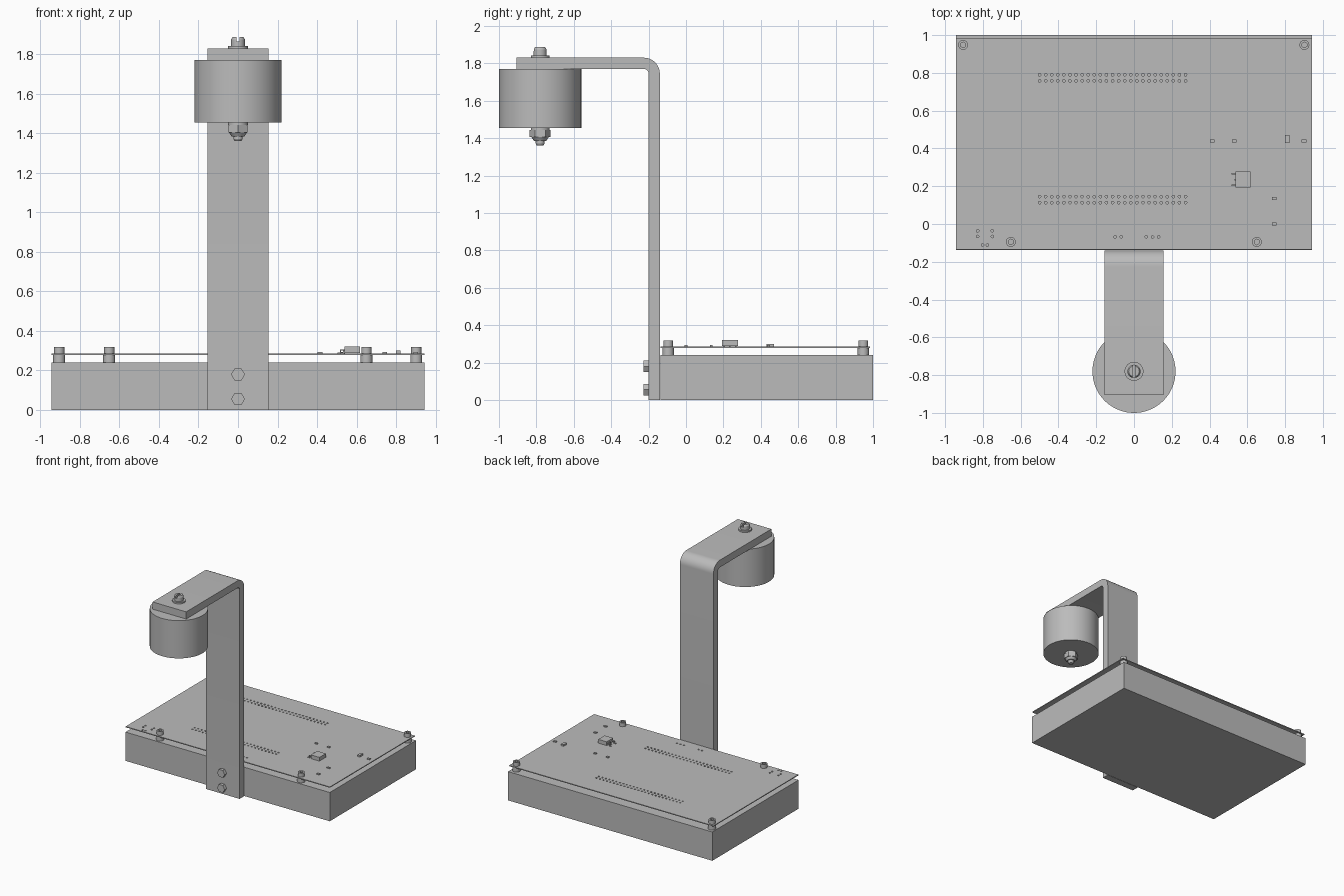
import bpy, bmesh, math
from mathutils import Matrix, Vector

cube = bpy.data.objects.get("Cube")
if cube:
    bpy.data.objects.remove(cube, do_unlink=True)

grey = bpy.data.materials.new("plain_grey")
grey.use_nodes = True
COLOUR = (0.5, 0.5, 0.5, 1)
grey.diffuse_color = COLOUR
grey.node_tree.nodes["Principled BSDF"].inputs["Base Color"].default_value = COLOUR


def finish(name, bm, smooth=False):
    bmesh.ops.recalc_face_normals(bm, faces=bm.faces)
    mesh = bpy.data.meshes.new(name)
    bm.to_mesh(mesh)
    bm.free()
    mesh.materials.append(grey)
    ob = bpy.data.objects.new(name, mesh)
    bpy.context.collection.objects.link(ob)
    if smooth:
        bpy.ops.object.select_all(action='DESELECT')
        ob.select_set(True)
        bpy.context.view_layer.objects.active = ob
        bpy.ops.object.shade_smooth_by_angle(angle=math.radians(30))
    return ob


def add_box(bm, x, y, z):
    size = Matrix.Diagonal((x[1] - x[0], y[1] - y[0], z[1] - z[0], 1))
    middle = Vector((sum(x) / 2, sum(y) / 2, sum(z) / 2))
    bmesh.ops.create_cube(bm, size=1, matrix=Matrix.Translation(middle) @ size)


def box(name, x, y, z):
    bm = bmesh.new()
    add_box(bm, x, y, z)
    return finish(name, bm)


def add_rod(bm, x, y, z0, z1, r0, r1=None, sides=32, turn=0):
    m = Matrix.Translation((x, y, (z0 + z1) / 2)) @ Matrix.Rotation(turn, 4, 'Z')
    bmesh.ops.create_cone(bm, cap_ends=True, segments=sides, radius1=r0,
                          radius2=r0 if r1 is None else r1, depth=z1 - z0, matrix=m)


def rod(name, *args, **kw):
    bm = bmesh.new()
    add_rod(bm, *args, **kw)
    return finish(name, bm, kw.get("sides", 32) > 8)


def cut(ob, cutter):
    mod = ob.modifiers.new("cut", 'BOOLEAN')
    mod.operation = 'DIFFERENCE'
    mod.solver = 'EXACT'
    mod.object = cutter
    graph = bpy.context.evaluated_depsgraph_get()
    result = bpy.data.meshes.new_from_object(ob.evaluated_get(graph))
    ob.modifiers.clear()
    ob.data = result
    bpy.data.objects.remove(cutter, do_unlink=True)


# Base block
box("base", (-0.943, 0.943), (-0.137, 1.0), (0, 0.24))

# Circuit board with two double rows of pin holes and a few loose ones
board = box("circuit_board", (-0.943, 0.943), (-0.135, 0.985), (0.279, 0.286))
holes = [(-0.5 + i * 0.0322, y) for y in (0.79, 0.758, 0.145, 0.113) for i in range(25)]
holes += [(x, -0.068) for x in (-0.1, -0.068, 0.065, 0.098, 0.13)]
holes += [(x, y) for x in (-0.828, -0.75) for y in (-0.036, -0.066)]
holes += [(-0.802, -0.112), (-0.776, -0.112)]
bm = bmesh.new()
for x, y in holes:
    add_rod(bm, x, y, 0.26, 0.3, 0.007, sides=10)
cut(board, finish("hole_cutter", bm))

# Standoffs and socket screws holding the board
for i, (x, y) in enumerate([(-0.905, 0.948), (0.902, 0.948), (-0.652, -0.095), (0.65, -0.095)]):
    rod(f"standoff_{i}", x, y, 0.24, 0.279, 0.03)
    head = rod(f"board_screw_{i}", x, y, 0.286, 0.318, 0.026)
    cut(head, rod("socket_cutter", x, y, 0.3, 0.34, 0.015, sides=6))

# Bent flat arm: sweep a side profile with rounded corner across the width
OUTER, INNER = 0.085, 0.025
cy, cz = -0.14 - OUTER, 1.83 - OUTER
angles = [math.radians(90 * i / 12) for i in range(13)]
arc = lambda r: [(cy + r * math.cos(a), cz + r * math.sin(a)) for a in angles]
profile = [(-0.14, 0)] + arc(OUTER) + [(-0.905, 1.83), (-0.905, 1.77)]
profile += arc(INNER)[::-1] + [(-0.2, 0)]
bm = bmesh.new()
face = bm.faces.new([bm.verts.new((-0.155, y, z)) for y, z in profile])
swept = bmesh.ops.extrude_face_region(bm, geom=[face])["geom"]
bmesh.ops.translate(bm, vec=(0.31, 0, 0), verts=[v for v in swept if isinstance(v, bmesh.types.BMVert)])
finish("arm", bm, True)

# Hex bolts fixing the arm to the base
for i, z in enumerate((0.055, 0.18)):
    bm = bmesh.new()
    add_rod(bm, 0, 0, 0, 0.026, 0.035, sides=6)
    turn = Matrix.Translation((0, -0.2, z)) @ Matrix.Rotation(math.pi / 2, 4, 'X') @ Matrix.Rotation(math.pi / 2, 4, 'Z')
    bmesh.ops.transform(bm, matrix=turn, verts=bm.verts)
    finish(f"arm_bolt_{i}", bm)

# Hanging drum
Y = -0.78
rod("drum", 0, Y, 1.455, 1.77, 0.22, sides=72)

# Slotted screw and washer on top of the arm
rod("top_washer", 0, Y, 1.83, 1.842, 0.05)
bm = bmesh.new()
add_rod(bm, 0, Y, 1.842, 1.875, 0.035)
top = [f for f in bm.faces if f.normal.z > 0.9]
lid = bmesh.ops.extrude_face_region(bm, geom=top)["geom"]
rim = [v for v in lid if isinstance(v, bmesh.types.BMVert)]
bmesh.ops.delete(bm, geom=top, context='FACES')
for v in rim:
    v.co = Vector((v.co.x * 0.8, Y + (v.co.y - Y) * 0.8, 1.887))
screw = finish("top_screw", bm, True)
cut(screw, box("slot_cutter", (-0.008, 0.008), (Y - 0.1, Y + 0.1), (1.865, 1.92)))

# Washer, chamfered nut and screw end under the drum
rod("bottom_washer", 0, Y, 1.443, 1.455, 0.05)
rod("nut", 0, Y, 1.405, 1.443, 0.056, sides=6)
rod("nut_collar", 0, Y, 1.385, 1.405, 0.033, 0.046)
rod("screw_end", 0, Y, 1.372, 1.386, 0.024)
rod("screw_tip", 0, Y, 1.362, 1.372, 0.018, 0.024)

# Chip with three bent legs
box("chip_body", (0.538, 0.617), (0.192, 0.277), (0.289, 0.32))
for i, (y, x0) in enumerate([(0.205, 0.503), (0.235, 0.52), (0.265, 0.503)]):
    bm = bmesh.new()
    add_box(bm, (x0 + 0.015, 0.54), (y - 0.004, y + 0.004), (0.301, 0.307))
    add_box(bm, (x0 + 0.012, x0 + 0.018), (y - 0.004, y + 0.004), (0.286, 0.307))
    add_box(bm, (x0, x0 + 0.018), (y - 0.004, y + 0.004), (0.286, 0.291))
    finish(f"chip_leg_{i}", bm)

# Small surface parts
box("small_part", (0.8, 0.823), (0.43, 0.47), (0.286, 0.3))
for i, (x, y) in enumerate([(0.415, 0.44), (0.53, 0.44), (0.9, 0.44), (0.742, 0), (0.742, 0.135)]):
    box(f"tiny_part_{i}", (x - 0.012, x + 0.012), (y - 0.008, y + 0.008), (0.286, 0.294))
